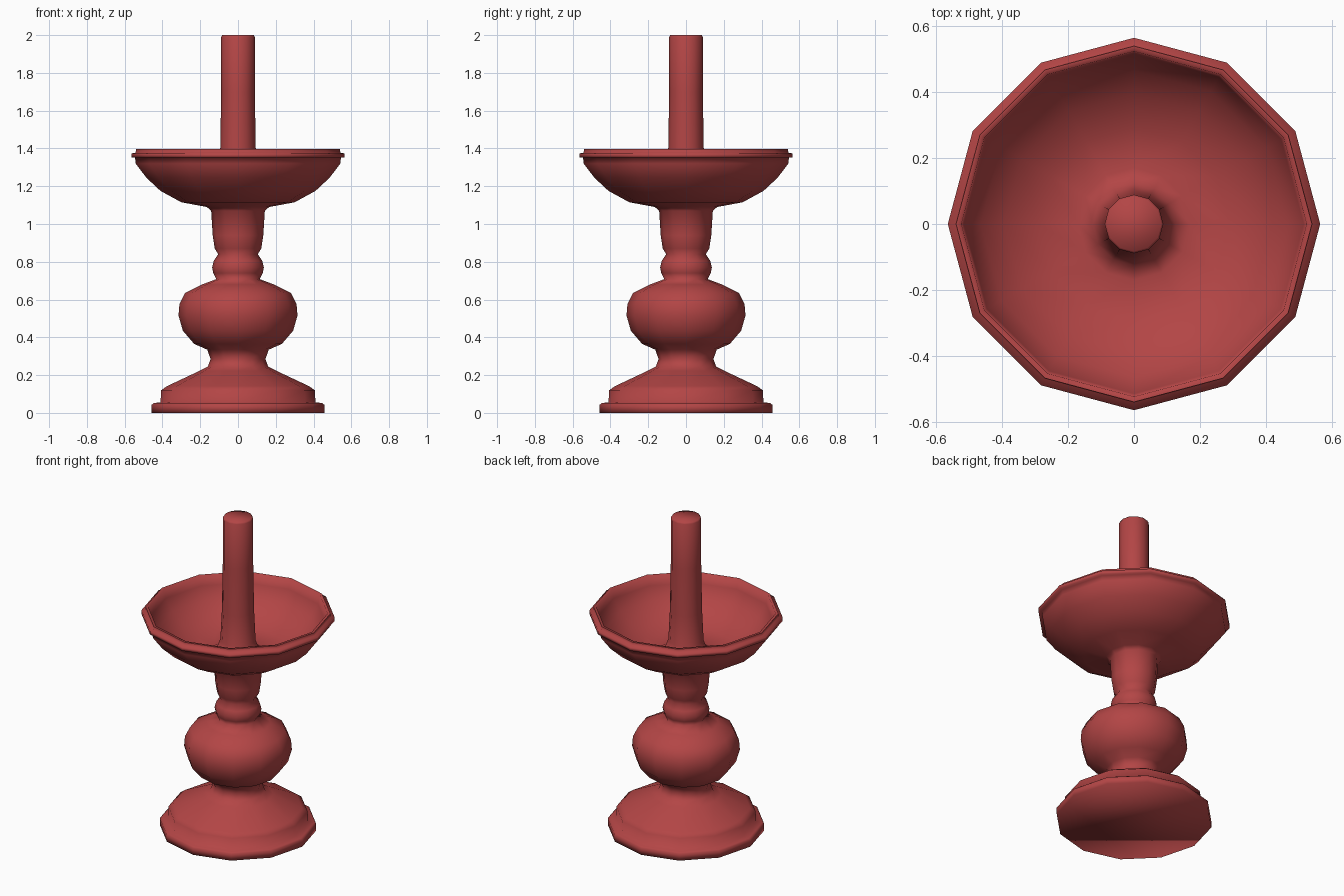
import bpy, bmesh
from math import sin, cos, tau

SIDES = 12
mat = bpy.data.materials.new("red")
mat.diffuse_color = (0.45, 0.06, 0.06, 1)


def lathe(name, profile, cap_bottom=False, cap_top=False):
    """Spin (radius, height) points around z into a 12-sided shell."""
    bm = bmesh.new()
    rings = [[bm.verts.new((r * cos(tau * i / SIDES), r * sin(tau * i / SIDES), z))
              for i in range(SIDES)] for r, z in profile]
    for a, b in zip(rings, rings[1:]):
        for i in range(SIDES):
            j = (i + 1) % SIDES
            bm.faces.new((a[i], a[j], b[j], b[i]))
    if cap_bottom:
        bm.faces.new(rings[0][::-1])
    if cap_top:
        bm.faces.new(rings[-1])
    for f in bm.faces:
        f.smooth = True
    me = bpy.data.meshes.new(name)
    bm.to_mesh(me)
    bm.free()
    me.materials.append(mat)
    ob = bpy.data.objects.new(name, me)
    bpy.context.collection.objects.link(ob)
    return ob


# Stepped foot, turned stem and outside of the drip tray
lathe("foot_stem_and_tray_outside", [
    (0.457, 0), (0.457, 0.043), (0.445, 0.052), (0.41, 0.056),      # foot
    (0.407, 0.12), (0.375, 0.142), (0.205, 0.222),
    (0.16, 0.245), (0.145, 0.285), (0.163, 0.335),                   # neck
    (0.232, 0.365), (0.292, 0.435), (0.315, 0.515), (0.31, 0.575),   # bulb
    (0.28, 0.635), (0.19, 0.68), (0.115, 0.708),
    (0.131, 0.74), (0.137, 0.77), (0.128, 0.805), (0.105, 0.84),     # collar
    (0.123, 0.87), (0.134, 0.94), (0.142, 1.07), (0.165, 1.09),      # socket
    (0.30, 1.115), (0.41, 1.175), (0.485, 1.245), (0.542, 1.32),     # tray
    (0.545, 1.352), (0.565, 1.352), (0.565, 1.374),
    (0.542, 1.376), (0.54, 1.397)], cap_bottom=True)

# Hollow of the tray flowing up into the candle
lathe("tray_inside_and_candle", [
    (0.54, 1.397), (0.524, 1.397), (0.515, 1.335), (0.465, 1.265),
    (0.395, 1.20), (0.29, 1.15), (0.17, 1.127), (0.125, 1.15),
    (0.103, 1.21), (0.094, 1.40), (0.089, 1.70),
    (0.089, 1.99), (0.083, 2.0)], cap_top=True)
